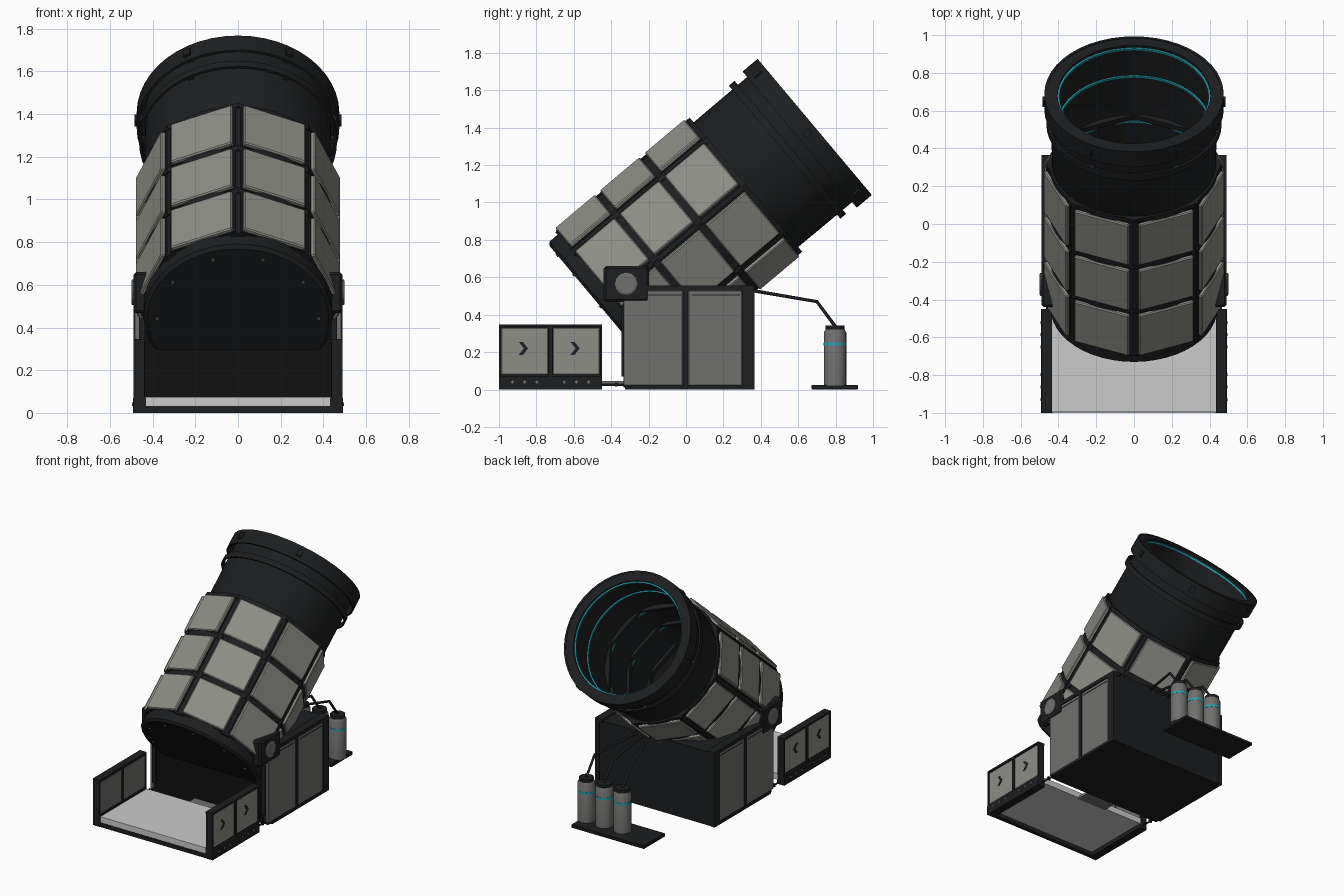
import bpy, bmesh, math
from mathutils import Matrix, Vector

if "Cube" in bpy.data.objects:
    bpy.data.objects.remove(bpy.data.objects["Cube"])

def material(name, r, g, b):
    m = bpy.data.materials.new(name)
    m.diffuse_color = (r, g, b, 1)
    m.use_nodes = True
    m.node_tree.nodes["Principled BSDF"].inputs["Base Color"].default_value = m.diffuse_color
    return m

DARK = material("dark_metal", 0.012, 0.013, 0.014)
BLACK = material("black_metal", 0.005, 0.005, 0.005)
PANEL = material("armor_grey", 0.27, 0.27, 0.245)
SIDE = material("tank_grey", 0.16, 0.16, 0.155)
FLOOR = material("floor_grey", 0.55, 0.55, 0.55)
CYAN = material("cyan_glow", 0.02, 0.36, 0.42)
I = Matrix.Identity(4)
# Barrel frame: local z runs along the bore, local -y is the upper side
BARREL = Matrix.Translation((0, -0.457, 0.443)) @ Matrix.Rotation(math.radians(-50), 4, 'X')

def finish(name, bm, mat, M=I, smooth=False, bevel=0):
    bmesh.ops.recalc_face_normals(bm, faces=bm.faces)
    me = bpy.data.meshes.new(name)
    bm.to_mesh(me)
    bm.free()
    ob = bpy.data.objects.new(name, me)
    bpy.context.collection.objects.link(ob)
    ob.matrix_world = M
    me.materials.append(mat)
    if bevel:
        mod = ob.modifiers.new("bevel", 'BEVEL')
        mod.width, mod.segments = bevel, 1
    if smooth:
        bpy.ops.object.select_all(action='DESELECT')
        ob.select_set(True)
        bpy.context.view_layer.objects.active = ob
        bpy.ops.object.shade_smooth_by_angle(angle=math.radians(35))
    return ob

def box(name, x, y, z, mat, M=I, bevel=0):
    x, y, z = sorted(x), sorted(y), sorted(z)
    bm = bmesh.new()
    bmesh.ops.create_cube(bm, size=1)
    for v in bm.verts:
        v.co = (x[v.co.x > 0], y[v.co.y > 0], z[v.co.z > 0])
    return finish(name, bm, mat, M, bevel=bevel)

def lathe(name, profile, n, mat, M=I, closed=True, smooth=True, turn=0):
    """Spin (radius, height) points round local z; closed joins last to first."""
    bm = bmesh.new()
    rings = []
    for r, h in profile:
        rings.append([bm.verts.new((r * math.cos(a), r * math.sin(a), h))
                      for a in (turn + 2 * math.pi * i / n for i in range(n))])
    pairs = list(zip(rings, rings[1:])) + ([(rings[-1], rings[0])] if closed else [])
    for a, b in pairs:
        for i in range(n):
            j = (i + 1) % n
            bm.faces.new((a[i], a[j], b[j], b[i]))
    if not closed:
        bm.faces.new(rings[0])
        bm.faces.new(rings[-1])
    return finish(name, bm, mat, M, smooth)

def hoop(name, r0, r1, h0, h1, mat, n=48, **kw):
    return lathe(name, [(r0, h0), (r1, h0), (r1, h1), (r0, h1)], n, mat, BARREL, **kw)

def prism_yz(name, pts, x0, x1, mat):
    bm = bmesh.new()
    f = bm.faces.new([bm.verts.new((x0, y, z)) for y, z in pts])
    ext = bmesh.ops.extrude_face_region(bm, geom=[f])
    for v in ext["geom"]:
        if isinstance(v, bmesh.types.BMVert):
            v.co.x = x1
    return finish(name, bm, mat)

def pipe(name, pts, r, mat):
    cu = bpy.data.curves.new(name, 'CURVE')
    cu.dimensions, cu.bevel_depth, cu.bevel_resolution = '3D', r, 2
    cu.use_fill_caps = True
    sp = cu.splines.new('POLY')
    sp.points.add(len(pts) - 1)
    for p, c in zip(sp.points, pts):
        p.co = (*c, 1)
    ob = bpy.data.objects.new(name, cu)
    bpy.context.collection.objects.link(ob)
    cu.materials.append(mat)

# Barrel tube with open bore
lathe("barrel_tube", [(0.02, 0.05), (0.425, 0.05), (0.425, 0.98), (0.435, 1.0), (0.437, 1.485),
                      (0.405, 1.485), (0.40, 0.35), (0.02, 0.35)], 48, DARK, BARREL)
lathe("bore_floor", [(0.40, 0.34), (0.40, 0.352)], 48, BLACK, BARREL, closed=False)
for i, h in enumerate((0.66, 0.97, 1.28, 1.47)):
    hoop(f"bore_light_{i}", 0.395, 0.406, h - 0.007, h + 0.007, CYAN)

# Breech plate with ten bolts
lathe("breech_plate", [(0.425, 0), (0.442, 0.015), (0.442, 0.085)], 48, DARK, BARREL, closed=False)
for i in range(10):
    a = math.radians(18 + 36 * i)
    T = BARREL @ Matrix.Translation((0.378 * math.sin(a), -0.378 * math.cos(a), 0))
    lathe(f"breech_bolt_{i}", [(0.009, -0.006), (0.009, 0.004)], 8, SIDE, T, closed=False)

# Muzzle hoops standing off the tube, with six clamps
hoop("muzzle_hoop", 0.462, 0.475, 1.39, 1.495, DARK)
hoop("muzzle_lip", 0.405, 0.468, 1.475, 1.492, DARK)
hoop("rear_hoop", 0.452, 0.464, 1.285, 1.325, DARK)
for i in range(6):
    R = BARREL @ Matrix.Rotation(math.radians(30 + 60 * i), 4, 'Z')
    box(f"muzzle_clamp_{i}", (-0.017, 0.017), (-0.485, -0.43), (1.42, 1.465), DARK, R)
    box(f"hoop_spacer_{i}", (-0.012, 0.012), (-0.46, -0.43), (1.29, 1.32), DARK, R)

# Octagonal armour: bands, ribs and three rows of eight plates
oct_turn = math.pi / 2
for i, (a, b) in enumerate(((0.36, 0.40), (0.67, 0.71), (0.985, 1.015))):
    hoop(f"armor_band_{i}", 0.40, 0.468, a, b, DARK, n=8, smooth=False, turn=oct_turn)
    hoop(f"round_band_{i}", 0.40, 0.447, a, b, DARK)
for k in range(8):
    R = BARREL @ Matrix.Rotation(math.radians(45 * k), 4, 'Z')
    box(f"armor_rib_{k}", (-0.03, 0.03), (-0.46, -0.40), (0.07, 1.0), DARK, R)
    R = BARREL @ Matrix.Rotation(math.radians(45 * k + 22.5), 4, 'Z')
    for row, (a, b) in enumerate(((0.085, 0.362), (0.397, 0.672), (0.71, 0.987))):
        box(f"armor_backing_{row}_{k}", (-0.165, 0.165), (-0.436, -0.39), (a - 0.006, b + 0.004), DARK, R)
        box(f"armor_plate_{row}_{k}", (-0.156, 0.156), (-0.455, -0.41), (a, b), PANEL, R, bevel=0.006)

# Base housing
box("base_housing", (-0.475, 0.475), (-0.325, 0.36), (0, 0.545), DARK)
box("base_front_wall", (-0.435, 0.435), (-0.335, -0.32), (0.01, 0.5), BLACK)

# Loading platform floor and hinge
box("platform_floor", (-0.435, 0.435), (-0.995, -0.45), (0.03, 0.075), FLOOR)
box("platform_front_beam", (-0.44, 0.44), (-0.998, -0.97), (0, 0.032), DARK)
box("platform_hinge", (-0.12, 0.12), (-0.46, -0.33), (0.025, 0.045), SIDE)

for s, side in ((1, "right"), (-1, "left")):
    # Housing cladding and trunnion
    def sx(a, b):
        return (s * a, s * b)
    for i, (a, b) in enumerate(((-0.335, -0.017), (0.012, 0.30))):
        box(f"base_panel_{side}_{i}", sx(0.46, 0.486), (a, b), (0.02, 0.53), SIDE, bevel=0.004)
        box(f"base_groove_{side}_{i}", sx(0.48, 0.488), (a + 0.02, b - 0.01), (0.503, 0.508), DARK)
    box(f"base_divider_{side}", sx(0.46, 0.49), (-0.017, 0.012), (0.01, 0.545), DARK)
    box(f"base_corner_{side}", sx(0.46, 0.49), (0.30, 0.365), (0.005, 0.55), DARK)
    box(f"base_sill_{side}", sx(0.46, 0.49), (-0.30, 0.365), (0, 0.022), DARK)
    box(f"base_top_trim_{side}", sx(0.43, 0.49), (-0.22, 0.365), (0.53, 0.557), DARK)
    box(f"front_post_{side}", sx(0.435, 0.465), (-0.345, -0.32), (0.07, 0.48), DARK)
    box(f"trunnion_block_{side}", sx(0.42, 0.49), (-0.44, -0.197), (0.468, 0.66), DARK, bevel=0.012)
    T = Matrix.Translation((s * 0.48, -0.32, 0.565)) @ Matrix.Rotation(s * math.pi / 2, 4, 'Y')
    lathe(f"trunnion_hub_{side}", [(0.06, 0), (0.06, 0.016), (0.052, 0.02)], 12, SIDE, T, closed=False, smooth=False)

    # Platform side walls
    box(f"wall_core_{side}", sx(0.447, 0.477), (-0.995, -0.455), (0.01, 0.338), DARK)
    box(f"wall_skirt_{side}", sx(0.432, 0.492), (-1.0, -0.45), (0, 0.07), DARK)
    box(f"wall_top_rail_{side}", sx(0.435, 0.49), (-1.0, -0.45), (0.333, 0.347), DARK)
    for i, y in enumerate((-0.995, -0.724, -0.455)):
        box(f"wall_post_{side}_{i}", sx(0.438, 0.49), (y - 0.005 - 0.006 * (i == 1), y + 0.005 + 0.006 * (i == 1)),
            (0.06, 0.34), DARK)
    for i, (a, b) in enumerate(((-0.988, -0.737), (-0.711, -0.462))):
        box(f"wall_panel_{side}_{i}", sx(0.47, 0.484), (a, b), (0.08, 0.33), PANEL, bevel=0.003)
        box(f"wall_inner_panel_{side}_{i}", sx(0.44, 0.45), (a, b), (0.09, 0.32), SIDE)
        c = (a + b) / 2 - 0.02
        prism_yz(f"wall_chevron_{side}_{i}",
                 [(c - 0.012, 0.255), (c + 0.01, 0.255), (c + 0.038, 0.22), (c + 0.01, 0.185),
                  (c - 0.012, 0.185), (c + 0.016, 0.22)], s * 0.48, s * 0.487, DARK)
        for j in range(3):
            T = Matrix.Translation((s * 0.49, a + 0.06 + 0.065 * j, 0.04)) @ Matrix.Rotation(s * math.pi / 2, 4, 'Y')
            lathe(f"skirt_bolt_{side}_{i}_{j}", [(0.008, 0), (0.008, 0.006)], 8, SIDE, T, closed=False)
    pipe(f"floor_rod_{side}", [(s * 0.46, -0.46, 0.025), (s * 0.46, -0.30, 0.025)], 0.006, DARK)
    box(f"rod_clip_{side}", sx(0.45, 0.47), (-0.38, -0.365), (0.015, 0.037), DARK)

# Gas tanks on a rear plate, with hoses into the housing
box("tank_plate", (-0.30, 0.30), (0.67, 0.92), (0, 0.025), DARK, bevel=0.004)
for i, x in enumerate((0.26, 0.112, -0.036)):
    T = Matrix.Translation((x, 0.797, 0))
    lathe(f"tank_{i}", [(0.06, 0.02), (0.06, 0.305), (0.052, 0.32)], 24, SIDE, T, closed=False)
    lathe(f"tank_band_{i}", [(0.0615, 0.236), (0.0615, 0.252)], 24, CYAN, T, closed=False)
    lathe(f"tank_cap_{i}", [(0.05, 0.315), (0.05, 0.342)], 24, DARK, T, closed=False)
    xe = 0.06 + 0.35 * x
    pipe(f"tank_hose_{i}", [(x, 0.80, 0.335), (x, 0.70, 0.47), (xe, 0.35, 0.53)], 0.009, DARK)
